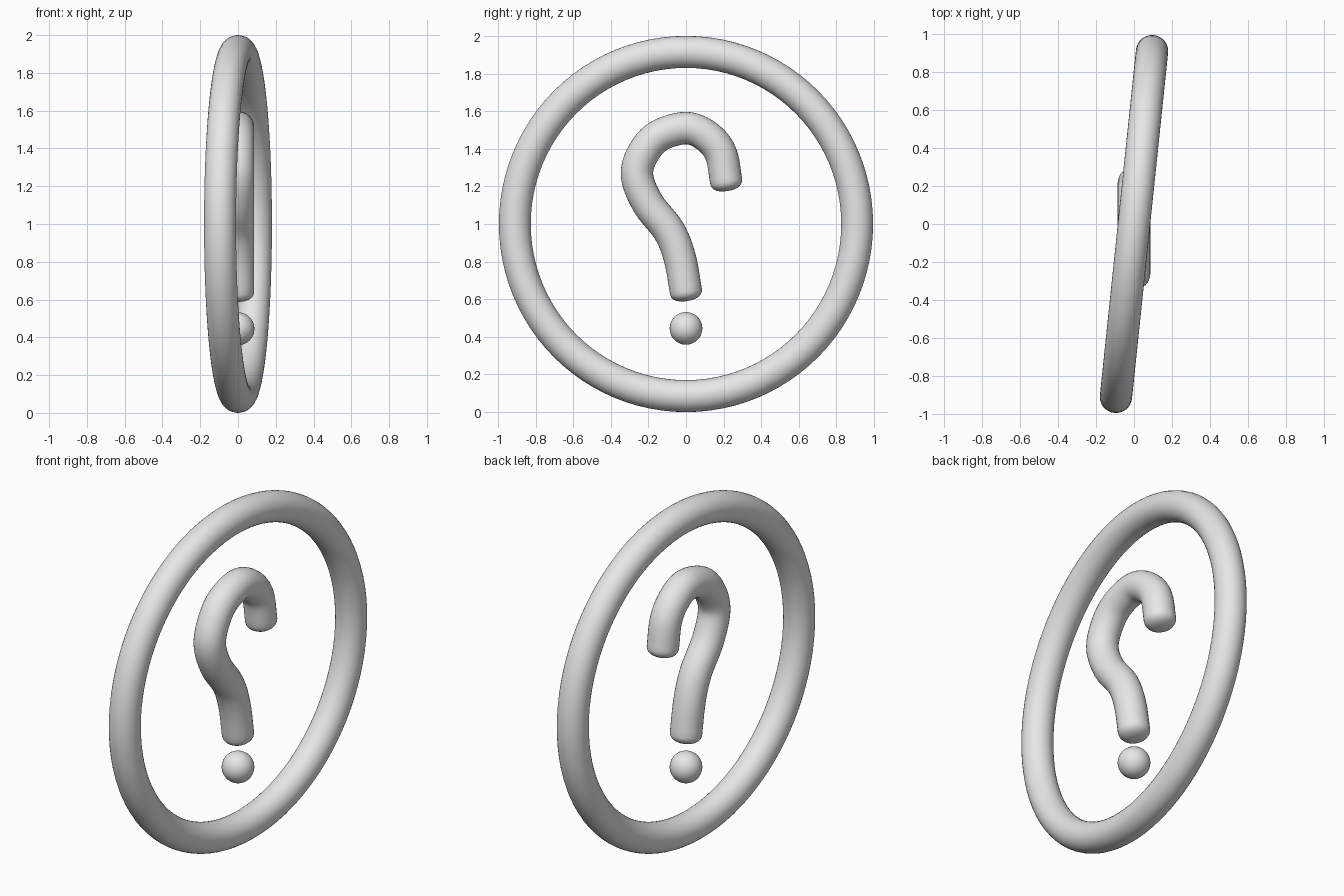
import bpy, bmesh, math
from mathutils import Vector

if "Cube" in bpy.data.objects:
    bpy.data.objects.remove(bpy.data.objects["Cube"])

TUBE = 0.086      # shared tube radius
SIDES = 32

grey = bpy.data.materials.new("light grey")
grey.diffuse_color = (0.8, 0.8, 0.8, 1)
grey.use_nodes = True
grey.node_tree.nodes["Principled BSDF"].inputs["Base Color"].default_value = grey.diffuse_color


def finish(obj, name):
    obj.name = name
    obj.data.materials.append(grey)
    for p in obj.data.polygons:
        p.use_smooth = True


def smooth_path(pts, steps):
    """Catmull-Rom curve through the points."""
    p = [2 * pts[0] - pts[1]] + pts + [2 * pts[-1] - pts[-2]]
    out = []
    for i in range(1, len(p) - 2):
        a, b, c, d = p[i - 1:i + 3]
        for s in range(steps):
            t = s / steps
            out.append(0.5 * (2 * b + (c - a) * t + (2 * a - 5 * b + 4 * c - d) * t * t
                              + (3 * b - a - 3 * c + d) * t ** 3))
    return out + [pts[-1]]


# Outer ring, turned slightly about the vertical axis
bpy.ops.mesh.primitive_torus_add(
    major_radius=0.915, minor_radius=0.085, major_segments=96, minor_segments=SIDES,
    location=(0, 0, 1), rotation=(0, math.pi / 2, math.radians(-5.96)))
finish(bpy.context.object, "outer_ring")

# Dot under the hook
bpy.ops.mesh.primitive_uv_sphere_add(segments=32, ring_count=16, radius=0.087,
                                     location=(0, 0, 0.445))
finish(bpy.context.object, "dot")

# Hook: round tube along a path in the YZ plane, with shallow domed ends
path_yz = [(0, 0.64), (-0.033, 0.82), (-0.09, 0.963), (-0.202, 1.108), (-0.26, 1.255),
           (-0.23, 1.372), (-0.145, 1.468), (0, 1.51), (0.11, 1.467),
           (0.185, 1.375), (0.214, 1.225)]
path = smooth_path([Vector((0, y, z)) for y, z in path_yz], 6)
n = len(path)
tans = [(path[min(i + 1, n - 1)] - path[max(i - 1, 0)]).normalized() for i in range(n)]

DOME = 0.05
caps = [math.radians(a) for a in (80, 65, 50, 35, 18)]
rings = [(path[0] - tans[0] * DOME * math.sin(a), tans[0], TUBE * math.cos(a) ** 0.8)
         for a in caps]
rings += [(p, t, TUBE) for p, t in zip(path, tans)]
rings += [(path[-1] + tans[-1] * DOME * math.sin(a), tans[-1], TUBE * math.cos(a) ** 0.8)
          for a in reversed(caps)]

bm = bmesh.new()
side = Vector((1, 0, 0))
loops = []
for centre, tangent, radius in rings:
    up = tangent.cross(side)
    angles = [2 * math.pi * k / SIDES for k in range(SIDES)]
    loops.append([bm.verts.new(centre + radius * (math.cos(a) * side + math.sin(a) * up))
                  for a in angles])
for l0, l1 in zip(loops, loops[1:]):
    for k in range(SIDES):
        j = (k + 1) % SIDES
        bm.faces.new((l0[k], l0[j], l1[j], l1[k]))
# Close both tips
for loop, tip in ((loops[0], path[0] - tans[0] * DOME),
                  (loops[-1], path[-1] + tans[-1] * DOME)):
    v = bm.verts.new(tip)
    for k in range(SIDES):
        bm.faces.new((loop[k], loop[(k + 1) % SIDES], v))
bmesh.ops.recalc_face_normals(bm, faces=bm.faces[:])
mesh = bpy.data.meshes.new("hook")
bm.to_mesh(mesh)
bm.free()
hook = bpy.data.objects.new("hook", mesh)
bpy.context.collection.objects.link(hook)
finish(hook, "hook")
